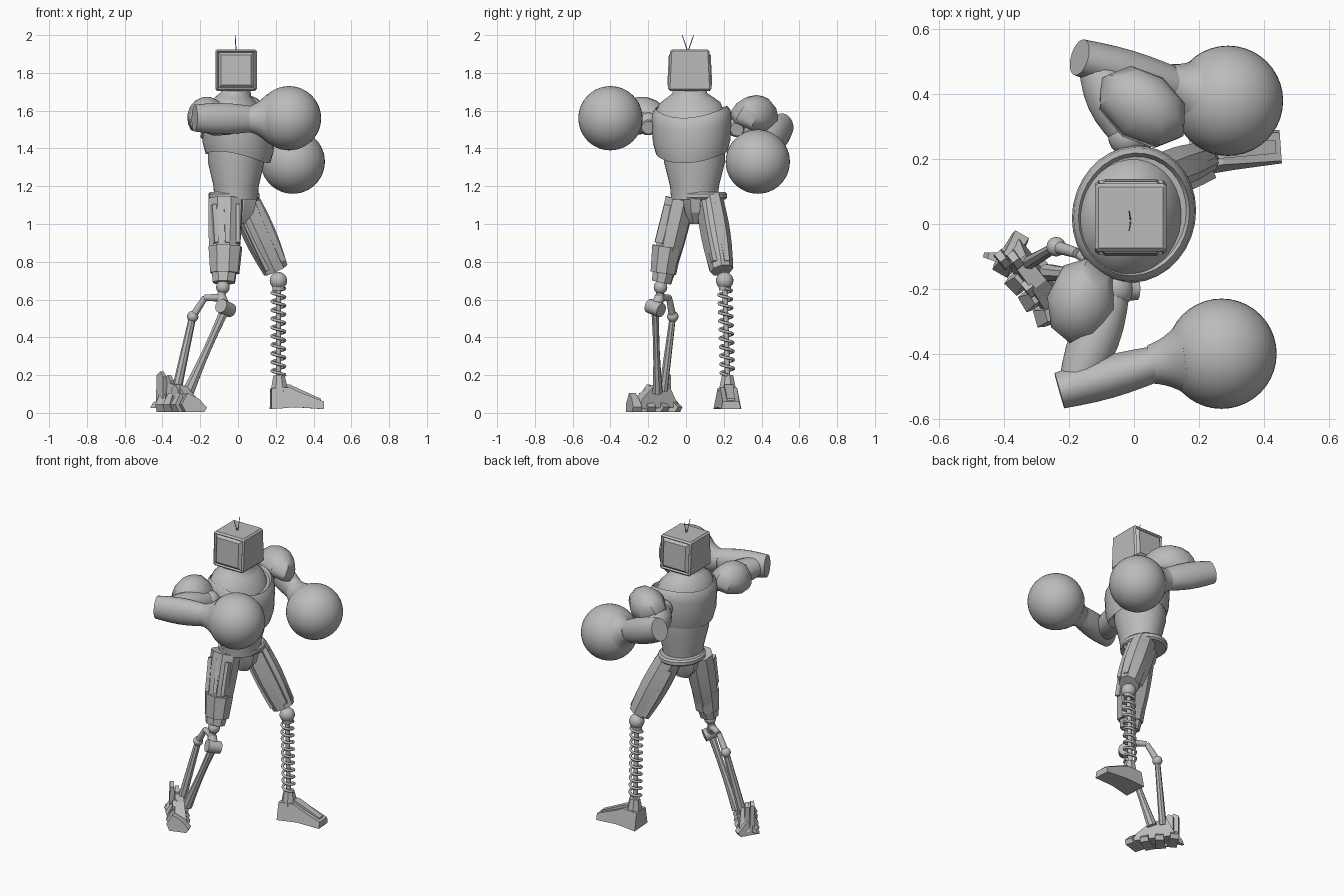
import bpy, bmesh, math
from mathutils import Matrix, Vector, Euler

if "Cube" in bpy.data.objects:
    bpy.data.objects.remove(bpy.data.objects["Cube"])

shade = .5
grey = bpy.data.materials.new("plain_grey")
grey.use_nodes = True
grey.diffuse_color = (shade, shade, shade, 1)
grey.node_tree.nodes["Principled BSDF"].inputs["Base Color"].default_value = grey.diffuse_color


def select_only(ob):
    bpy.ops.object.select_all(action='DESELECT')
    ob.select_set(True)
    bpy.context.view_layer.objects.active = ob


def finish(bm, name, matrix, angle=35):
    bmesh.ops.recalc_face_normals(bm, faces=bm.faces)
    mesh = bpy.data.meshes.new(name)
    bm.to_mesh(mesh)
    bm.free()
    mesh.transform(matrix)
    mesh.materials.append(grey)
    ob = bpy.data.objects.new(name, mesh)
    bpy.context.collection.objects.link(ob)
    select_only(ob)
    bpy.ops.object.shade_smooth_by_angle(angle=math.radians(angle))
    return ob


def turned(loc, yaw=0):
    return Matrix.Translation(loc) @ Matrix.Rotation(math.radians(yaw), 4, 'Z')


def loft(name, matrix, rings, flat=1, sides=32, tilt=0, dip=0, angle=35):
    """Skin elliptical rings of height and radius; tilt and dip bend them along x."""
    bm = bmesh.new()
    loops = []
    for z, r in rings:
        loop = []
        for i in range(sides):
            a = math.tau * (i + .5) / sides
            x = r * math.cos(a)
            loop.append(bm.verts.new((x, r * flat * math.sin(a), z + x * tilt - x * x * dip)))
        loops.append(loop)
    for low, high in zip(loops, loops[1:]):
        for i in range(sides):
            j = (i + 1) % sides
            bm.faces.new((low[i], low[j], high[j], high[i]))
    bm.faces.new(loops[0])
    bm.faces.new(loops[-1])
    return finish(bm, name, matrix, angle)


def limb(name, start, end, r0, r1, bulge=0, flat=1, sides=16, angle=35):
    """Tapered tube between two points, swelling in the middle by the bulge."""
    start, axis = Vector(start), Vector(end) - Vector(start)
    steps = 6 if bulge else 1
    rings = []
    for i in range(steps + 1):
        t = i / steps
        rings.append((t * axis.length, r0 + (r1 - r0) * t + bulge * math.sin(math.pi * t)))
    matrix = Matrix.Translation(start) @ axis.to_track_quat('Z', 'Y').to_matrix().to_4x4()
    return loft(name, matrix, rings, flat, sides, angle=angle)


def ball(name, loc, radius, segments=20):
    bm = bmesh.new()
    bmesh.ops.create_uvsphere(bm, u_segments=segments, v_segments=segments // 2 + 4, radius=radius)
    return finish(bm, name, turned(loc), 60)


def prism(name, points, width, taper, loc, yaw):
    """Side profile of x and z; the half width shrinks along x and z by the taper."""
    bm = bmesh.new()
    near, far = [], []
    for x, z in points:
        w = width - taper[0] * x - taper[1] * z
        near.append(bm.verts.new((x, -w, z)))
        far.append(bm.verts.new((x, w, z)))
    bm.faces.new(near)
    bm.faces.new(far[::-1])
    for i in range(len(points)):
        j = (i + 1) % len(points)
        bm.faces.new((near[i], near[j], far[j], far[i]))
    return finish(bm, name, turned(loc, yaw), 20)


def pad(name, loc, size, turn):
    """Faceted open dome worn over a shoulder."""
    bm = bmesh.new()
    bmesh.ops.create_uvsphere(bm, u_segments=8, v_segments=8, radius=1)
    bmesh.ops.bisect_plane(bm, geom=bm.verts[:] + bm.edges[:] + bm.faces[:],
                           plane_co=(0, 0, -.3), plane_no=(0, 0, 1), clear_inner=True)
    spin = Euler([math.radians(a) for a in turn]).to_matrix().to_4x4()
    ob = finish(bm, name, turned(loc) @ spin @ Matrix.Diagonal((*size, 1)), 40)
    ob.modifiers.new("thickness", 'SOLIDIFY').thickness = .015


# Head: boxy monitor, narrower on top, with framed screens and two antennae
bm = bmesh.new()
bmesh.ops.create_cube(bm, size=.22)
for v in bm.verts:
    v.co.y *= .95 if v.co.z > 0 else 1.05
bmesh.ops.bevel(bm, geom=bm.edges[:], offset=.01, segments=1, affect='EDGES')
bm.normal_update()
screens = [f for f in bm.faces if f.calc_area() > .02 and abs(f.normal.y) > .5]
bmesh.ops.inset_individual(bm, faces=screens, thickness=.01, depth=-.01)
bmesh.ops.inset_individual(bm, faces=screens, thickness=.02, depth=.015)
finish(bm, "monitor_head", turned((-.01, .02, 1.815)), 20)
for y in (-.02, .04):
    limb("antenna", (-.01, .01, 1.91), (-.015, y, 2), .003, .002, sides=6)

# Torso: waist, overhanging chest shell, collar with neck, belt and pelvis
loft("waist", turned((-.01, .045, 0), -8), [(1.13, .115), (1.2, .12), (1.33, .15), (1.42, .15)], 1.08)
loft("chest", turned((0, .03, 0), -15),
     [(1.41, .14), (1.38, .17), (1.44, .185), (1.56, .19), (1.6, .185), (1.62, .17), (1.6, .16)],
     1.12, tilt=-.14, dip=1.2, angle=45)
loft("collar_and_neck", turned((-.01, .02, 0), -12),
     [(1.58, .16), (1.64, .14), (1.67, .105), (1.69, .08), (1.72, .075)],
     1.17, tilt=-.15, dip=.8, angle=50)
loft("belt", turned((-.02, .07, 0), -8), [(1.13, .125), (1.14, .135), (1.16, .135), (1.17, .125)], 1.1)
loft("pelvis", turned((-.01, .05, 0)), [(1, .05), (1.06, .1), (1.14, .12)], .6, 8, angle=20)

# Arms: each from shoulder through elbow and wrist to a round glove
arms = {
    "right": ((-.06, -.2, 1.53), (-.18, -.5, 1.56), (.07, -.43, 1.555), (.27, -.4, 1.56)),
    "left": ((-.02, .27, 1.52), (-.12, .5, 1.5), (.12, .43, 1.4), (.29, .38, 1.33)),
}
for side, joints in arms.items():
    shoulder, elbow, wrist, glove = map(Vector, joints)
    ball(side + "_shoulder_joint", shoulder, .06)
    limb(side + "_shoulder_axle", shoulder, shoulder + Vector((.07, 0, -.02)), .04, .035)
    limb(side + "_upper_arm", shoulder, elbow, .05, .055, .025)
    limb(side + "_forearm", elbow.lerp(wrist, -.2), wrist, .057, .055, .01, 1.25, 24)
    limb(side + "_glove_cuff", wrist.lerp(glove, -.1), wrist.lerp(glove, .45), .06, .12, -.01, 1.1, 28)
    ball(side + "_glove", glove, .17, 40)
pad("right_shoulder_pad", (-.16, -.24, 1.555), (.11, .14, .12), (8, -12, -12))
pad("left_shoulder_pad", (.025, .36, 1.565), (.155, .11, .12), (-28, 0, -35))

# Right thigh with knee armour and raised strips
limb("right_thigh", (-.066, -.03, 1.13), (-.075, -.13, .69), .095, .062, .01, .87, 8, 15)
limb("right_knee_armour", (-.067, -.1, .88), (-.07, -.12, .74), .093, .08, 0, .87, 8, 15)
for x in (-.13, -.065, 0):
    limb("right_thigh_strip", (x, -.095, 1.1), (x * .9, -.145, .9), .016, .016, 0, 1.8, 4, 15)

# Left thigh with strips along its length
hip, knee = Vector((.03, .125, 1.13)), Vector((.2, .19, .755))
limb("left_thigh", hip, knee, .07, .06, .012, 1.15, 8, 15)
for off in ((.05, .03, .03), (.05, -.04, .03), (-.05, .04, -.02), (-.04, -.05, -.02)):
    shift = Vector(off)
    limb("left_thigh_strip", hip.lerp(knee, .1) + shift, hip.lerp(knee, .95) + shift * .9,
         .02, .02, .006, 1, 4, 15)

# Left shin: coil spring round a core rod
knee, ankle = Vector((.214, .205, .7)), Vector((.214, .22, .19))
ball("left_knee", knee, .046)
limb("spring_top_cap", knee, knee.lerp(ankle, .1), .036, .032)
limb("spring_core", knee, ankle, .014, .014)
curve = bpy.data.curves.new("coil_spring", 'CURVE')
curve.dimensions = '3D'
curve.bevel_depth = .008
curve.bevel_resolution = 2
steps, turns, radius = 240, 10, .034
line = curve.splines.new('POLY')
line.points.add(steps)
for i, p in enumerate(line.points):
    a = math.tau * turns * i / steps
    middle = knee.lerp(ankle, .08 + .9 * i / steps)
    p.co = (*(middle + radius * Vector((math.cos(a), math.sin(a), 0))), 1)
curve.materials.append(grey)
spring = bpy.data.objects.new("coil_spring", curve)
bpy.context.collection.objects.link(spring)
select_only(spring)
bpy.ops.object.convert(target='MESH')

# Left foot: wedge shoe with a ridge
limb("left_ankle", (.22, .22, .11), (.217, .22, .2), .052, .032, sides=8)
shoe = (.213, .222, 0)
prism("left_foot", [(-.04, .02), (.09, .03), (.24, .02), (.24, .06), (.1, .115), (.06, .135), (-.04, .13)],
      .075, (.08, .2), shoe, 4)
prism("left_foot_ridge", [(0, .1), (.225, .05), (.225, .075), (.06, .15), (0, .15)], .025, (.02, 0), shoe, 4)

# Right shin: two struts hung from a linked joint
knee, fork = Vector((-.08, -.135, .665)), Vector((-.09, -.14, .61))
bend, rear, drum = Vector((-.175, -.09, .61)), Vector((-.24, -.07, .51)), Vector((-.065, -.163, .555))
ball("right_knee", knee, .036)
limb("knee_pin", knee, fork, .022, .022)
limb("knee_link_front", fork, drum, .028, .028)
limb("knee_drum", drum + Vector((-.025, -.032, .012)), drum + Vector((.025, .032, -.012)), .038, .038)
limb("knee_link_rear", fork, bend, .022, .016)
limb("knee_link_lower", bend, rear, .016, .02)
ball("rear_joint", rear, .03)
limb("rear_strut", rear, (-.325, -.12, .12), .016, .022, 0, 1.25, 8, 20)
limb("front_strut", drum, (-.265, -.15, .11), .022, .028, -.007, 1.2, 8, 20)

# Right foot: blocky core, four claws, a heel spike and upright fins
turn = -52
foot = turned((-.31, -.165, 0), turn)
prism("right_foot_core", [(-.13, .03), (.14, .02), (.11, .075), (.03, .14), (-.07, .16)],
      .045, (0, .13), foot.translation, turn)
for i in range(4):
    prism("right_claw", [(-.05, .005), (.055, .005), (.07, .03), (.025, .075), (-.035, .105), (-.07, .045)],
          .03, (.03, .12), foot @ Vector((.077 * i - .1, -.01, 0)), turn + 90 + 15 * (1.5 - i))
prism("heel_spike", [(-.02, .03), (.085, .025), (.07, .055), (-.02, .1)], .022, (.17, 0), (-.38, -.11, 0), 170)
for x, y, top in ((-.1, -.04, .22), (-.075, -.01, .2), (.02, -.03, .15)):
    prism("heel_fin", [(-.03, .04), (.03, .04), (.025, top - .03), (0, top), (-.03, top - .02)],
          .018, (0, .03), foot @ Vector((x, y, 0)), turn)
